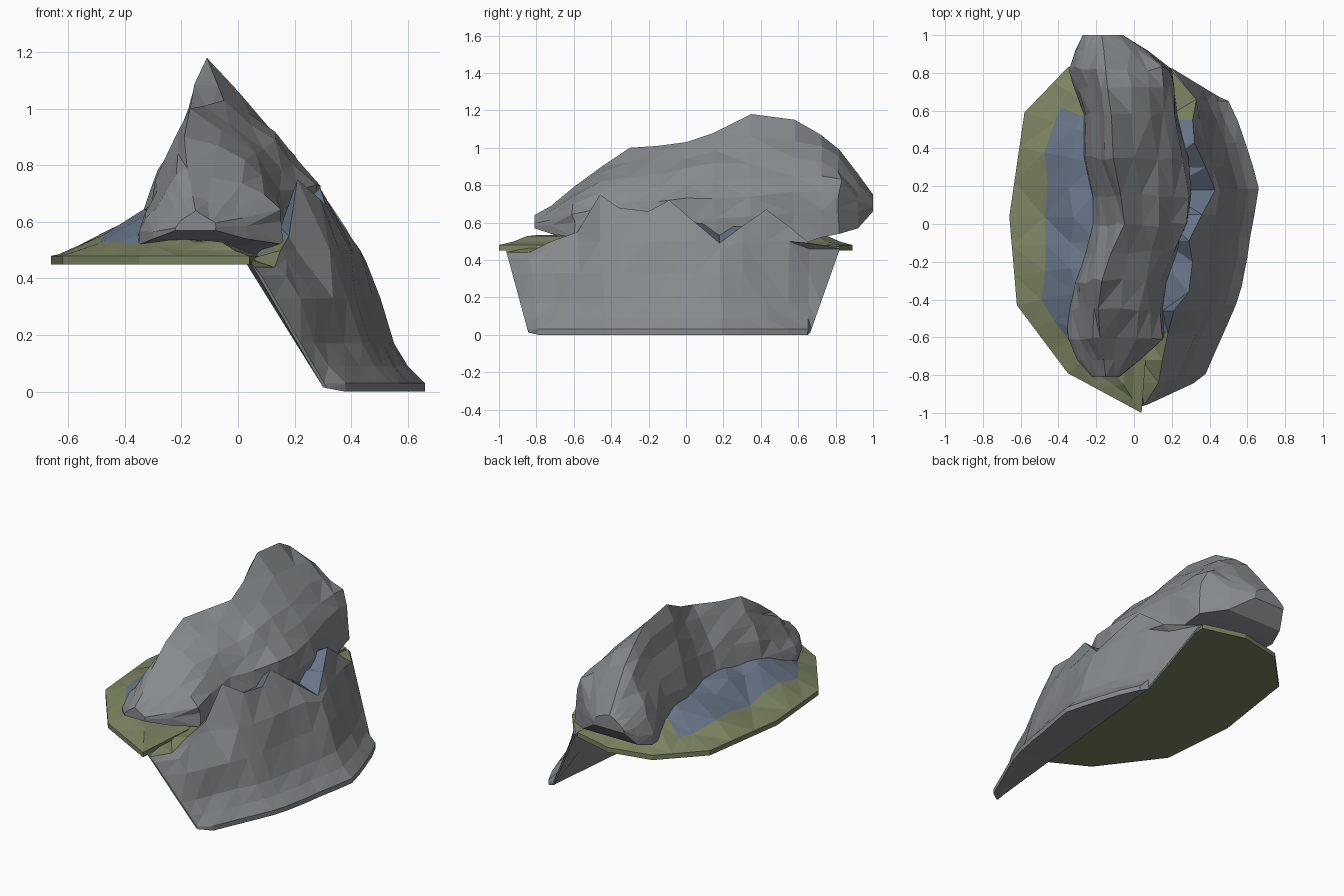
import bpy, bmesh, random
from mathutils import Vector

if "Cube" in bpy.data.objects:
    bpy.data.objects.remove(bpy.data.objects["Cube"])

random.seed(4)


def material(name, color):
    m = bpy.data.materials.new(name)
    m.diffuse_color = (*color, 1)
    m.use_nodes = True
    m.node_tree.nodes["Principled BSDF"].inputs["Base Color"].default_value = m.diffuse_color
    return m


green = material("moss", (0.20, 0.23, 0.12))
blue = material("slate_blue", (0.14, 0.18, 0.25))
grey = material("rock", (0.24, 0.255, 0.265))


def jit(a):
    return random.uniform(-a, a)


def loft(name, rings, mats, pick):
    """Skin matching closed rings; pick(ring, side) gives the material slot."""
    bm = bmesh.new()
    vs = [[bm.verts.new(p) for p in r] for r in rings]
    n = len(rings[0])
    for i in range(len(rings) - 1):
        for j in range(n):
            k = (j + 1) % n
            f = bm.faces.new((vs[i][j], vs[i][k], vs[i + 1][k], vs[i + 1][j]))
            f.material_index = pick(i, j)
    for r, i in ((vs[0], 0), (vs[-1], len(rings) - 1)):
        bm.faces.new(r).material_index = pick(i, -1)
    bmesh.ops.triangulate(bm, faces=bm.faces[:])
    bmesh.ops.recalc_face_normals(bm, faces=bm.faces[:])
    me = bpy.data.meshes.new(name)
    bm.to_mesh(me)
    bm.free()
    for m in mats:
        me.materials.append(m)
    ob = bpy.data.objects.new(name, me)
    bpy.context.collection.objects.link(ob)
    return ob


# Rocky ridge: y, left x, crest x, right x, bottom z, crest z, ledge x, ledge z
ridge = [
    (-.81, -.22, -.15, -.08, .57, .64, -.10, .61),
    (-.72, -.30, -.16, .03, .54, .69, -.05, .66),
    (-.60, -.35, -.18, .16, .52, .79, .01, .74),
    (-.45, -.35, -.19, .16, .47, .90, .03, .82),
    (-.30, -.33, -.17, .17, .46, 1.0, .05, .85),
    (-.15, -.29, -.12, .22, .46, 1.01, .08, .86),
    (0, -.26, -.05, .29, .46, 1.03, .12, .88),
    (.15, -.24, -.07, .30, .46, 1.08, .13, .91),
    (.35, -.27, -.11, .28, .46, 1.18, .12, .92),
    (.58, -.28, -.12, .23, .47, 1.15, .10, .94),
    (.72, -.31, -.14, .21, .52, 1.07, .09, .92),
    (.82, -.34, -.15, .20, .54, .99, .07, .89),
    (.92, -.31, -.16, .07, .57, .86, -.02, .81),
    (1.0, -.27, -.17, -.06, .66, .75, -.10, .73)]
left = [(1, 0), (1, .16), (.86, .36), (.68, .53), (.45, .7), (.22, .87)]
below_ledge = [(0, 1), (.5, .8), (.87, .62), (1, .36), (1, 0)]
rings = []
for i, (y, xl, xc, xr, zb, zt, lx, lz) in enumerate(ridge):
    a = 0.014 if 1 < i < len(ridge) - 2 else 0.003
    ring = [(xc + (xl - xc) * u, zb + (zt - zb) * h) for u, h in left]
    ring += [(xc, zt), ((xc + lx) / 2, (zt + lz) / 2)]
    ring += [(lx + (xr - lx) * u, zb + (lz - zb) * h) for u, h in below_ledge]
    last = len(ring) - 1
    rings.append([(x, y, z) if j in (0, 6, last) else
                  (x + jit(a), y + (jit(a) if a > .01 else 0), z + jit(a))
                  for j, (x, z) in enumerate(ring)])
loft("rock_ridge", rings, [grey], lambda i, j: 0)

# Cliff: top y, rim x, rim z, foot x
cliff = [
    (-.84, .13, .44, .38), (-.72, .15, .50, .43),
    (-.58, .18, .55, .49), (-.46, .21, .75, .54), (-.36, .29, .68, .57),
    (-.20, .31, .66, .60), (-.09, .29, .72, .615), (.05, .36, .60, .64),
    (.18, .43, .49, .66), (.30, .38, .58, .63), (.43, .32, .67, .59),
    (.55, .31, .58, .55), (.66, .33, .49, .50)]
face = [(-.21, .50), (-.16, .33), (-.11, .17), (-.06, .09), (0, .03), (0, 0)]
rings = []
for i, (y, rx, rz, fx) in enumerate(cliff):
    t = (y + .97) / 1.79
    mid = 2 < i < len(cliff) - 2
    y0 = .96 * y + .017
    ring = [(.15, y, .58) if mid else (.02 + .15 * t, y, .47), (rx, y, rz)]
    for dx, z in face:
        k = .009 if z > .04 and 0 < i < len(cliff) - 1 else 0
        zz = min(z, rz - .03)
        if z == .50 and i < 3:
            dx -= .04 * i
        ring.append((fx + dx + jit(k), y0 + (y - y0) * zz * 2, zz))
    ring += [(.30 + .17 * t, y0, .015), (.02 + .15 * t, y, .45)]
    rings.append(ring)


def end_edge(ref, top, foot):
    """Thin slanted edge that closes an end of the cliff."""
    out = []
    for j, p in enumerate(ref):
        z = max(.012, min(p[2], .47))
        q = Vector(foot).lerp(Vector(top), z / .48)
        out.append((q.x + (.012 if 1 < j < 8 else 0), q.y, z))
    return out


rings.insert(0, end_edge(rings[0], (.03, -.97), (.31, -.84)))
rings.append(end_edge(rings[-1], (.18, .83), (.46, .66)))


def cliff_mat(i, j):
    if j != 0:
        return 0
    return 2 if 3 <= i <= 11 else 1


loft("cliff_face", rings, [grey, green, blue], cliff_mat)

# Mossy shelf with a blue scree slope rising toward the ridge
outline = [(.04, -1), (.18, .82), (-.08, .89), (-.35, .83), (-.58, .59),
           (-.66, .04), (-.62, -.43), (-.35, -.79)]
pts = []
for i, p in enumerate(outline):
    p, q = Vector(p), Vector(outline[(i + 1) % len(outline)])
    pts += [p.lerp(q, s / 3) for s in range(3)]
lift = [max(.3, min(1, (-p.x - .15) / .45)) for p in pts]


def shelf_ring(f, rise, wob):
    out = []
    for p, l in zip(pts, lift):
        w = wob if l > .3 else 0
        q = p.lerp(Vector((-.12, p.y * .75)), f + jit(1) * w)
        out.append((q.x, q.y, .48 + (rise + jit(.5) * w) * l))
    return out


rings = [[(p.x, p.y, .45) for p in pts], shelf_ring(0, 0, 0),
         shelf_ring(.30, .06, .05), shelf_ring(.60, .16, .05),
         shelf_ring(.85, .18, 0)]
loft("mossy_shelf", rings, [green, blue],
     lambda i, j: 1 if i >= 2 and j >= 0 and lift[j] > .65 else 0)
